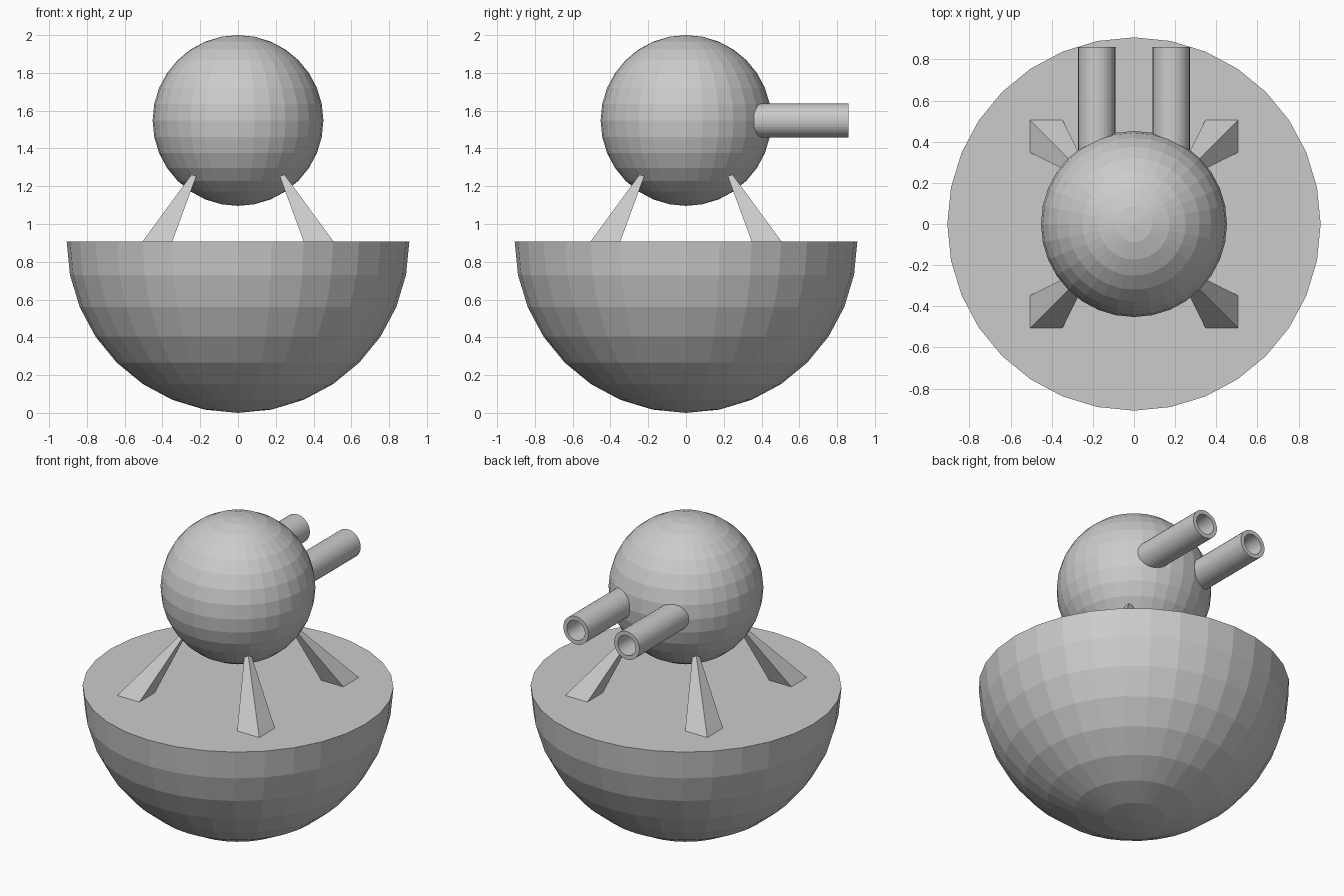
import bpy, bmesh
from math import radians
from mathutils import Matrix, Vector

if "Cube" in bpy.data.objects:
    bpy.data.objects.remove(bpy.data.objects["Cube"])

BOWL_R, HEAD_R, HEAD_Z = 0.907, 0.452, 1.548


def finish(name, bm):
    bmesh.ops.recalc_face_normals(bm, faces=bm.faces[:])
    mesh = bpy.data.meshes.new(name)
    bm.to_mesh(mesh)
    bm.free()
    obj = bpy.data.objects.new(name, mesh)
    bpy.context.collection.objects.link(obj)
    return obj


def sphere(radius, z):
    bm = bmesh.new()
    bmesh.ops.create_uvsphere(bm, u_segments=32, v_segments=16, radius=radius,
                              matrix=Matrix.Translation((0, 0, z)))
    return bm


# Hemispherical base with a flat top
bm = sphere(BOWL_R, BOWL_R)
bmesh.ops.delete(bm, geom=[v for v in bm.verts if v.co.z > BOWL_R + 0.01], context='VERTS')
bmesh.ops.holes_fill(bm, edges=[e for e in bm.edges if e.is_boundary], sides=0)
finish("base_bowl", bm)

# Ball head
finish("head", sphere(HEAD_R, HEAD_Z))


# Tapered square struts leaning in to the head
def strut(name, sx, sy):
    bm = bmesh.new()
    bmesh.ops.create_cube(bm, size=1)
    for v in bm.verts:
        outer, inner, z = (0.214, 0.202, 1.305) if v.co.z > 0 else (0.506, 0.348, BOWL_R)
        x = outer if v.co.x > 0 else inner
        y = outer if v.co.y > 0 else inner
        v.co = Vector((sx * x, sy * y, z))
    finish(name, bm)


for sx, side in ((-1, "left"), (1, "right")):
    for sy, end in ((-1, "front"), (1, "back")):
        strut(f"{end}_{side}_strut", sx, sy)


# Hollow barrels pointing back
def barrel(name, x, y0=0.30, y1=0.861, outer=0.09, inner=0.064):
    bm = bmesh.new()
    mid = Matrix.Translation((x, (y0 + y1) / 2, HEAD_Z)) @ Matrix.Rotation(radians(-90), 4, 'X')
    bmesh.ops.create_cone(bm, cap_ends=True, segments=32, radius1=outer, radius2=outer,
                          depth=y1 - y0, matrix=mid)
    # Bore: inset the muzzle cap and push it inward
    cap = max(bm.faces, key=lambda f: f.calc_center_median().y)
    bmesh.ops.inset_region(bm, faces=[cap], thickness=outer - inner)
    bore = bmesh.ops.extrude_face_region(bm, geom=[cap])
    bmesh.ops.translate(bm, vec=(0, y0 - y1 + 0.02, 0),
                        verts=[g for g in bore["geom"] if isinstance(g, bmesh.types.BMVert)])
    if cap.is_valid:
        bmesh.ops.delete(bm, geom=[cap], context='FACES_ONLY')
    finish(name, bm)


barrel("left_barrel", -0.181)
barrel("right_barrel", 0.181)
